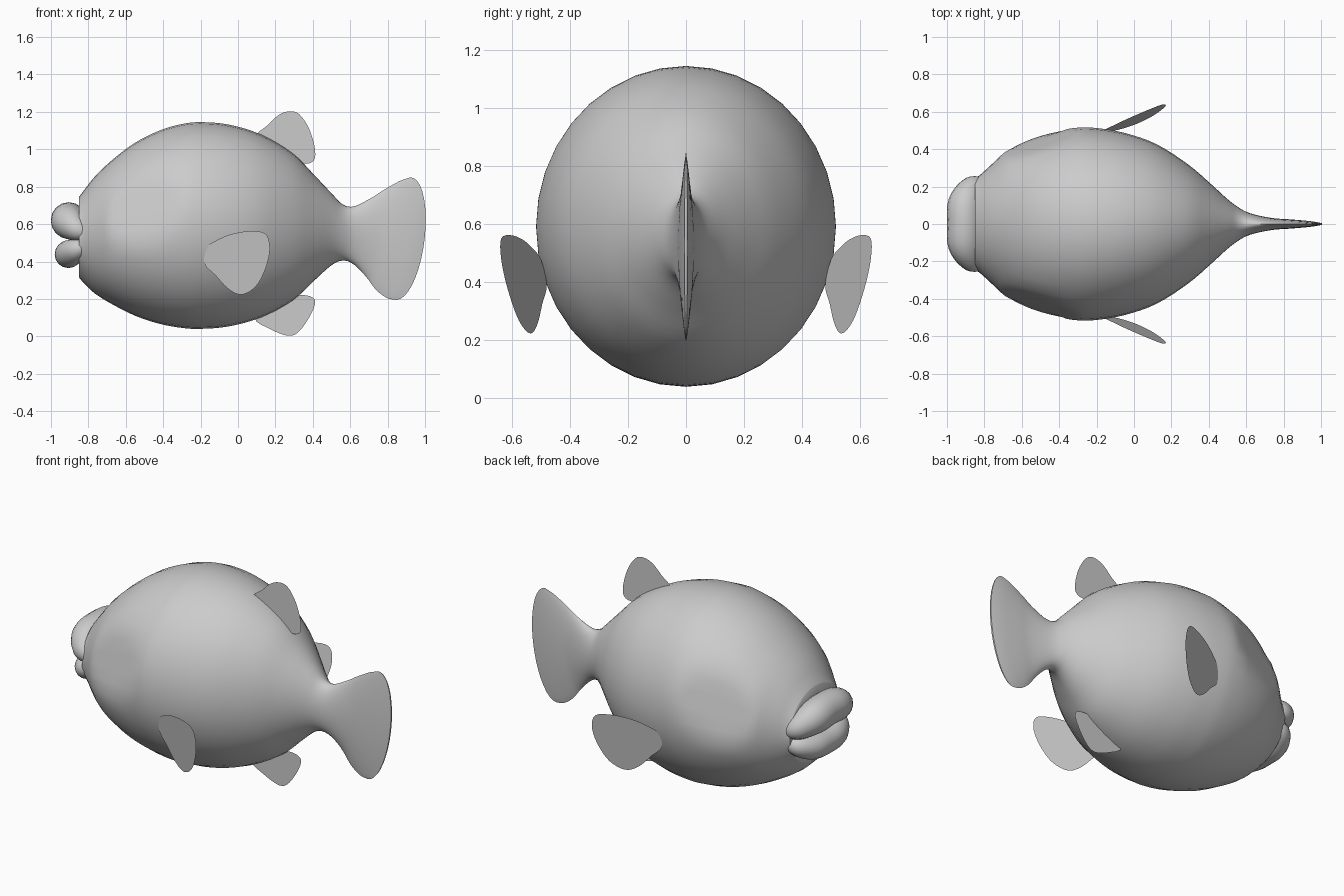
import bpy, bmesh, math
from mathutils import Vector

if "Cube" in bpy.data.objects:
    bpy.data.objects.remove(bpy.data.objects["Cube"])

grey = bpy.data.materials.new("plain_grey")
grey.diffuse_color = (0.6, 0.6, 0.6, 1)
grey.use_nodes = True
grey.node_tree.nodes["Principled BSDF"].inputs["Base Color"].default_value = grey.diffuse_color


def add_mesh(name, bm, smooth=True):
    me = bpy.data.meshes.new(name)
    bmesh.ops.recalc_face_normals(bm, faces=bm.faces)
    bm.to_mesh(me)
    bm.free()
    me.materials.append(grey)
    ob = bpy.data.objects.new(name, me)
    bpy.context.collection.objects.link(ob)
    if smooth:
        bpy.ops.object.select_all(action='DESELECT')
        ob.select_set(True)
        bpy.context.view_layer.objects.active = ob
        bpy.ops.object.shade_smooth_by_angle(angle=math.radians(50))
    return ob


def spline(points, steps, closed=False):
    """Smooth curve through the points."""
    n = len(points)
    pts = [Vector(p) for p in points]
    get = (lambda i: pts[i % n]) if closed else (lambda i: pts[max(0, min(n - 1, i))])
    out = []
    for i in range(n if closed else n - 1):
        a, b, c, d = (get(i + k) for k in (-1, 0, 1, 2))
        for s in range(steps):
            t = s / steps
            out.append(0.5 * (2 * b + (c - a) * t + (2 * a - 5 * b + 4 * c - d) * t * t
                              + (3 * b - a - 3 * c + d) * t ** 3))
    return out if closed else out + [pts[-1]]


# Body and tail: one loft of (x, top, bottom, half width)
STATIONS = [
    (-0.85, 0.745, 0.315, 0.245), (-0.82, 0.785, 0.28, 0.265), (-0.76, 0.86, 0.225, 0.32),
    (-0.67, 0.945, 0.17, 0.40), (-0.55, 1.035, 0.11, 0.46), (-0.42, 1.10, 0.067, 0.498),
    (-0.30, 1.135, 0.045, 0.515), (-0.20, 1.145, 0.04, 0.513), (-0.05, 1.132, 0.053, 0.487),
    (0.12, 1.08, 0.10, 0.427), (0.29, 0.98, 0.19, 0.318), (0.41, 0.86, 0.30, 0.215),
    (0.50, 0.765, 0.38, 0.133), (0.56, 0.705, 0.405, 0.088), (0.62, 0.695, 0.385, 0.056),
    (0.70, 0.74, 0.315, 0.032), (0.76, 0.785, 0.25, 0.025), (0.83, 0.83, 0.205, 0.016),
    (0.885, 0.85, 0.195, 0.005)]
SIDES = 36
EYE_N = Vector((-0.38, -1, 0.25)).normalized()
EYE_P = Vector((-0.5, -0.42, 0.72))

bm = bmesh.new()
rings = []
for x, top, bot, hw in spline(STATIONS, 4):
    s = max(0.0, min(1.0, (x - 0.58) / 0.305))
    s = s * s * (3 - 2 * s)
    ring = []
    for k in range(SIDES):
        a = 2 * math.pi * k / SIDES
        # Tail rings lean and bow backwards into the fan edge
        p = Vector((x + s * (0.037 * math.cos(a) + 0.113 * abs(math.sin(a))),
                    hw * math.sin(a),
                    (top + bot) / 2 + (top - bot) / 2 * math.cos(a)))
        # Flattened round eye patch on both sides
        side = -1 if p.y > 0 else 1
        q = Vector((p.x, p.y * side, p.z))
        d = (q - EYE_P).dot(EYE_N)
        if d > 0 and -0.72 < x < -0.2:
            q -= EYE_N * d
            p = Vector((q.x, q.y * side, q.z))
        ring.append(bm.verts.new(p))
    rings.append(ring)
for r0, r1 in zip(rings, rings[1:]):
    for k in range(SIDES):
        j = (k + 1) % SIDES
        bm.faces.new((r0[k], r0[j], r1[j], r1[k]))
bm.faces.new(rings[0])
# Tail edge strip joining the two sides of the fan
last = rings[-1]
for k in range(SIDES // 2):
    quad = [last[k], last[k + 1], last[(SIDES - k - 1) % SIDES], last[(SIDES - k) % SIDES]]
    bm.faces.new(list(dict.fromkeys(quad)))
add_mesh("body_and_tail", bm)


# Lips: tapered tubes across the snout, (x, y, z, radius) on one half
def lip(name, half):
    path = half + [(x, -y, z, r) for x, y, z, r in reversed(half[:-1])]
    pts = spline(path, 5)
    bm = bmesh.new()
    loops = []
    for i, p in enumerate(pts):
        c = p.to_3d()
        t = (pts[min(i + 1, len(pts) - 1)].to_3d() - pts[max(i - 1, 0)].to_3d()).normalized()
        u = t.cross(Vector((0, 0, 1))).normalized()
        v = u.cross(t)
        loops.append([bm.verts.new(c + p[3] * (u * math.cos(a) + v * math.sin(a)))
                      for a in (2 * math.pi * k / 16 for k in range(16))])
    for r0, r1 in zip(loops, loops[1:]):
        for k in range(16):
            j = (k + 1) % 16
            bm.faces.new((r0[k], r0[j], r1[j], r1[k]))
    bm.faces.new(loops[0])
    bm.faces.new(loops[-1])
    add_mesh(name, bm)


lip("upper_lip", [(-0.82, -0.215, 0.55, 0.04), (-0.865, -0.19, 0.575, 0.068),
                  (-0.902, -0.11, 0.61, 0.092), (-0.905, 0, 0.622, 0.095)])
lip("lower_lip", [(-0.82, -0.205, 0.48, 0.04), (-0.865, -0.18, 0.463, 0.06),
                  (-0.90, -0.10, 0.443, 0.073), (-0.907, 0, 0.438, 0.073)])


# Fins: thin flat sheets outlined in x, z; depth gives y
def fin(name, outline, depth):
    bm = bmesh.new()
    pts = spline(outline, 4, closed=True)
    bm.faces.new([bm.verts.new((x, depth(x, z), z)) for x, z in pts])
    add_mesh(name, bm, smooth=False)


fin("dorsal_fin", [(0.10, 1.065), (0.16, 1.13), (0.22, 1.185), (0.28, 1.203), (0.33, 1.185),
                   (0.38, 1.11), (0.41, 1.01), (0.405, 0.94), (0.34, 0.925), (0.22, 0.98)],
    lambda x, z: 0)
fin("ventral_fin", [(0.09, 0.10), (0.18, 0.035), (0.27, 0.003), (0.325, 0.025), (0.38, 0.10),
                    (0.412, 0.175), (0.395, 0.21), (0.33, 0.22), (0.22, 0.20)],
    lambda x, z: 0)
PECTORAL = [(-0.18, 0.39), (-0.165, 0.475), (-0.12, 0.51), (-0.04, 0.545), (0.06, 0.562),
            (0.145, 0.55), (0.17, 0.48), (0.155, 0.385), (0.11, 0.285), (0.055, 0.235),
            (0.0, 0.225), (-0.06, 0.26), (-0.12, 0.325)]
for label, side in (("front", -1), ("back", 1)):
    fin(label + "_pectoral_fin", PECTORAL,
        lambda x, z: side * (0.497 + 0.411 * x + 0.146 * z))
